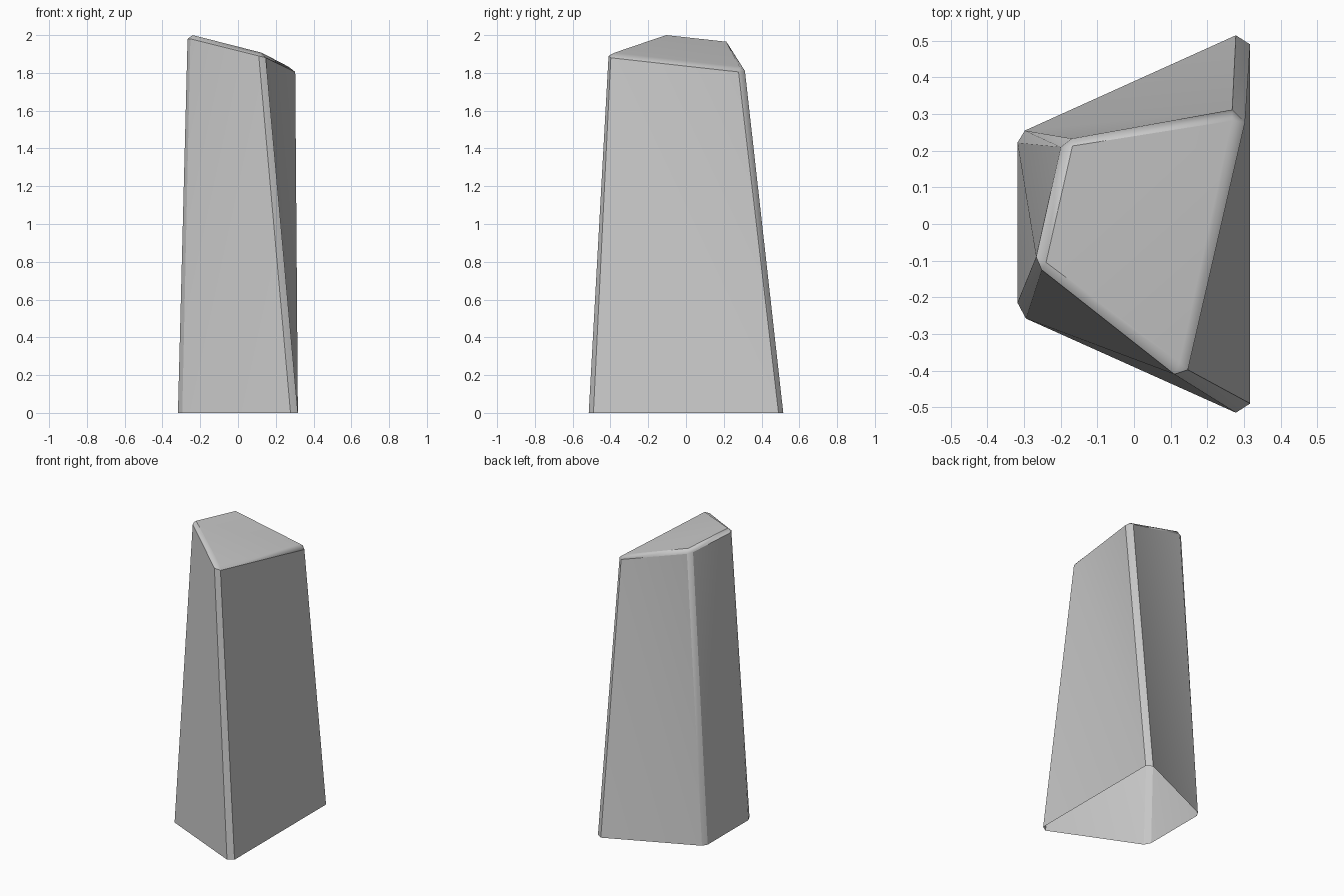
import bpy, bmesh, math

cube = bpy.data.objects.get("Cube")
if cube:
    bpy.data.objects.remove(cube, do_unlink=True)

# Plain grey stone
stone = bpy.data.materials.new("grey stone")
stone.use_nodes = True
grey = (0.59, 0.59, 0.59, 1)
stone.diffuse_color = grey
bsdf = stone.node_tree.nodes["Principled BSDF"]
bsdf.inputs["Base Color"].default_value = grey
bsdf.inputs["Roughness"].default_value = 0.8

# Rings run counter-clockwise, with two points at each chamfered corner
foot = [(-.318, -.215, 0), (-.295, -.258, 0), (.278, -.515, 0), (.317, -.49, 0),
        (.317, .49, 0), (.278, .515, 0), (-.298, .255, 0), (-.318, .222, 0)]
shoulder = [(-.267, -.09, 1.98), (-.252, -.125, 1.98), (.11, -.41, 1.89), (.147, -.398, 1.88),
            (.303, .278, 1.805), (.268, .312, 1.81), (-.17, .233, 1.935), (-.20, .21, 1.945)]
cap = [(-.24, -.105, 2.0), (.125, -.378, 1.907), (.267, .282, 1.833), (-.168, .213, 1.965)]

bm = bmesh.new()
low, mid, top = ([bm.verts.new(p) for p in ring] for ring in (foot, shoulder, cap))

# Tapered, slightly twisted walls and corner chamfers; the underside is open.
# The left and back walls fold inwards along their diagonal, the others outwards.
for i in range(8):
    j = (i + 1) % 8
    if i in (3, 5):
        bm.faces.new((low[j], mid[j], mid[i]))
        bm.faces.new((low[j], mid[i], low[i]))
    else:
        bm.faces.new((low[i], low[j], mid[j]))
        bm.faces.new((low[i], mid[j], mid[i]))

# Crisp corner edges
for a, b in zip(low, mid):
    bm.edges.get((a, b)).smooth = False

# Bevelled rim and sloping cap
for i in range(4):
    j = (i + 1) % 4
    bm.faces.new((mid[2 * i], mid[2 * i + 1], top[i]))
    bm.faces.new((mid[2 * i + 1], mid[2 * j], top[j], top[i]))
bm.faces.new(top)

mesh = bpy.data.meshes.new("stone_pillar")
bm.to_mesh(mesh)
bm.free()
mesh.materials.append(stone)
pillar = bpy.data.objects.new("stone_pillar", mesh)
bpy.context.collection.objects.link(pillar)

# Soft rim, flat walls
bpy.ops.object.select_all(action='DESELECT')
pillar.select_set(True)
bpy.context.view_layer.objects.active = pillar
bpy.ops.object.shade_smooth_by_angle(angle=math.radians(40), keep_sharp_edges=True)
weighted = pillar.modifiers.new("weighted_normals", 'WEIGHTED_NORMAL')
weighted.keep_sharp = True
